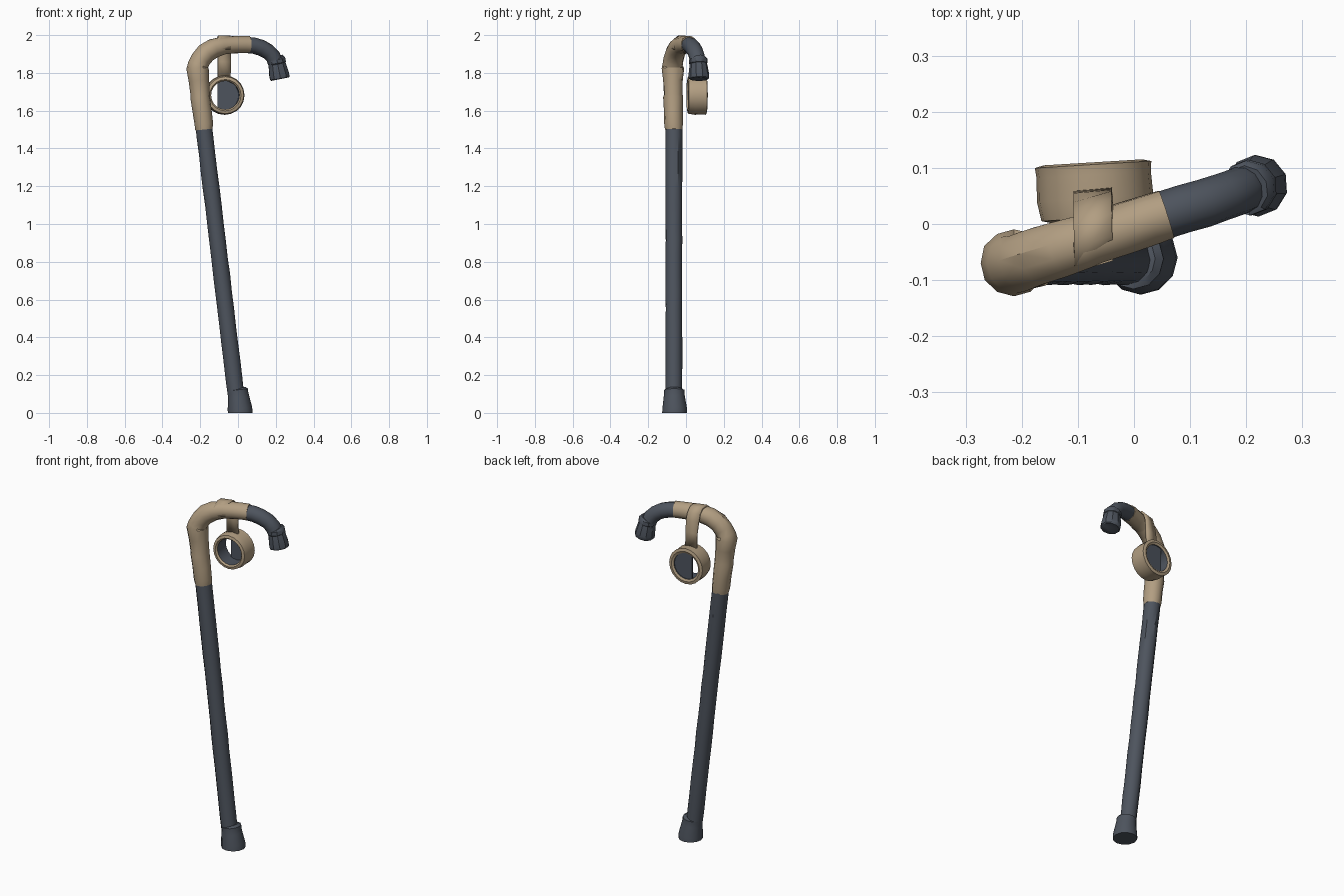
import bpy, bmesh, math, random
from mathutils import Vector

if "Cube" in bpy.data.objects:
    bpy.data.objects.remove(bpy.data.objects["Cube"])

random.seed(4)


def material(name, rgb):
    m = bpy.data.materials.new(name)
    m.diffuse_color = (*rgb, 1)
    m.use_nodes = True
    m.node_tree.nodes["Principled BSDF"].inputs["Base Color"].default_value = m.diffuse_color
    return m


DARK = material("slate_grey", (0.076, 0.089, 0.112))
TAN = material("tan_wrap", (0.445, 0.342, 0.223))


def finish(name, bm, mats, angle=35):
    bmesh.ops.recalc_face_normals(bm, faces=bm.faces)
    me = bpy.data.meshes.new(name)
    bm.to_mesh(me)
    bm.free()
    for m in mats:
        me.materials.append(m)
    ob = bpy.data.objects.new(name, me)
    bpy.context.collection.objects.link(ob)
    bpy.ops.object.select_all(action='DESELECT')
    ob.select_set(True)
    bpy.context.view_layer.objects.active = ob
    bpy.ops.object.shade_smooth_by_angle(angle=math.radians(angle))
    return ob


def sweep(name, path, mat, sides=10, jitter=0.0):
    """Tube through (x, y, z, radius) stations with capped ends."""
    bm = bmesh.new()
    pts = [Vector(p[:3]) for p in path]
    rings, side = [], Vector((0, 1, 0))
    for i, p in enumerate(pts):
        t = (pts[min(i + 1, len(pts) - 1)] - pts[max(i - 1, 0)]).normalized()
        side = (side - t * side.dot(t)).normalized()
        other = t.cross(side)
        ring = []
        for k in range(sides):
            a = math.tau * k / sides
            r = path[i][3] + random.uniform(-jitter, jitter)
            v = p + (side * math.cos(a) + other * math.sin(a)) * r
            v.z = max(v.z, 0.0) if i else v.z
            ring.append(bm.verts.new(v))
        rings.append(ring)
    for a, b in zip(rings, rings[1:]):
        for k in range(sides):
            n = (k + 1) % sides
            bm.faces.new((a[k], a[n], b[n], b[k]))
    bm.faces.new(rings[0])
    bm.faces.new(rings[-1])
    return finish(name, bm, [mat])


# Long leaning shaft
shaft = []
for i in range(17):
    f = i / 16
    shaft.append((-0.01 - 0.175 * f, -0.064, 0.09 + 1.46 * f, 0.044))
sweep("shaft", shaft, DARK, 12, 0.0012)

# Flared rubber foot, flattened on the ground
foot = sweep("foot", [(0.012, -0.06, 0.0, 0.066), (0.010, -0.06, 0.025, 0.065),
                      (0.003, -0.062, 0.085, 0.056), (0.0, -0.062, 0.108, 0.054),
                      (-0.001, -0.062, 0.122, 0.054), (-0.002, -0.062, 0.125, 0.042)], DARK, 12)
for v in foot.data.vertices[:12]:
    v.co.z = 0

# Cloth wrap: overlapping bands on the upper shaft and the bend
sweep("grip_wrap", [(-0.179, -0.066, 1.500, 0.046), (-0.182, -0.066, 1.53, 0.049),
                    (-0.190, -0.067, 1.60, 0.050), (-0.199, -0.068, 1.67, 0.052),
                    (-0.200, -0.068, 1.685, 0.050), (-0.207, -0.069, 1.76, 0.053),
                    (-0.214, -0.070, 1.825, 0.060), (-0.212, -0.070, 1.842, 0.053),
                    (-0.197, -0.066, 1.872, 0.053), (-0.170, -0.057, 1.905, 0.053),
                    (-0.130, -0.044, 1.930, 0.051), (-0.085, -0.030, 1.943, 0.049),
                    (-0.070, -0.025, 1.945, 0.046), (-0.020, -0.009, 1.949, 0.047),
                    (0.030, 0.008, 1.950, 0.046), (0.058, 0.017, 1.949, 0.046)],
      TAN, 12, 0.0015)

# Bare curved end of the handle
sweep("handle_end", [(0.045, 0.013, 1.948, 0.043), (0.085, 0.026, 1.944, 0.043),
                     (0.125, 0.037, 1.932, 0.043), (0.160, 0.049, 1.912, 0.042),
                     (0.186, 0.058, 1.885, 0.042), (0.200, 0.064, 1.850, 0.042),
                     (0.208, 0.067, 1.800, 0.042)], DARK, 12)

# End cap with a raised collar
sweep("handle_cap", [(0.201, 0.063, 1.876, 0.042), (0.203, 0.064, 1.872, 0.049),
                     (0.206, 0.065, 1.852, 0.050), (0.207, 0.065, 1.848, 0.046),
                     (0.209, 0.066, 1.838, 0.048), (0.218, 0.068, 1.790, 0.055),
                     (0.221, 0.069, 1.772, 0.054), (0.222, 0.069, 1.767, 0.049)], DARK, 10)

# Hanging ring: tan band with a dark lining
N = 20
section = [(0.075, -0.042), (0.083, -0.051), (0.098, -0.047), (0.104, -0.012),
           (0.102, 0.030), (0.104, 0.048), (0.088, 0.052), (0.076, 0.046)]
CENTRE = Vector((-0.07, 0.058, 1.682))
TILT = math.radians(3.5)


def ring_point(r, a, y):
    x = r * math.cos(a)
    return CENTRE + Vector((x * math.cos(TILT) - y * math.sin(TILT),
                            x * math.sin(TILT) + y * math.cos(TILT), r * math.sin(a)))


bm = bmesh.new()
loops = [[bm.verts.new(ring_point(r, math.tau * k / N, y)) for r, y in section] for k in range(N)]
M = len(section)
for k in range(N):
    a, b = loops[k], loops[(k + 1) % N]
    for j in range(M):
        f = bm.faces.new((a[j], a[(j + 1) % M], b[(j + 1) % M], b[j]))
        f.material_index = 1 if j == M - 1 else 0
finish("hanging_ring", bm, [TAN, DARK])

# Dark plate closing most of the ring's back, open along the left
bm = bmesh.new()
lim = math.acos(-0.035 / 0.077)
outline = [-lim + 2 * lim * k / 15 for k in range(16)]
face = bm.faces.new([bm.verts.new(ring_point(0.077, a, 0.040)) for a in outline])
ext = bmesh.ops.extrude_face_region(bm, geom=[face])
for v in ext["geom"]:
    if isinstance(v, bmesh.types.BMVert):
        v.co.y -= 0.006
finish("ring_plate", bm, [DARK])

# Strap folded over the handle and down to the ring
bm = bmesh.new()
strap = [(-0.070, 1.925), (-0.060, 1.968), (-0.030, 1.992), (0.005, 1.990),
         (0.030, 1.965), (0.043, 1.925), (0.052, 1.860), (0.056, 1.775)]
rows = []
for y, z in strap:
    # band leans along the handle direction where it rides over it
    lean = 0.010 if z > 1.9 else 0.003
    rows.append([bm.verts.new((-0.073 + s * 0.034, y + s * lean, z)) for s in (-1, 0, 1)])
for a, b in zip(rows, rows[1:]):
    for j in range(2):
        bm.faces.new((a[j], a[j + 1], b[j + 1], b[j]))
ob = finish("strap", bm, [TAN], 50)
mod = ob.modifiers.new("thickness", 'SOLIDIFY')
mod.thickness = 0.012
mod.offset = 0
